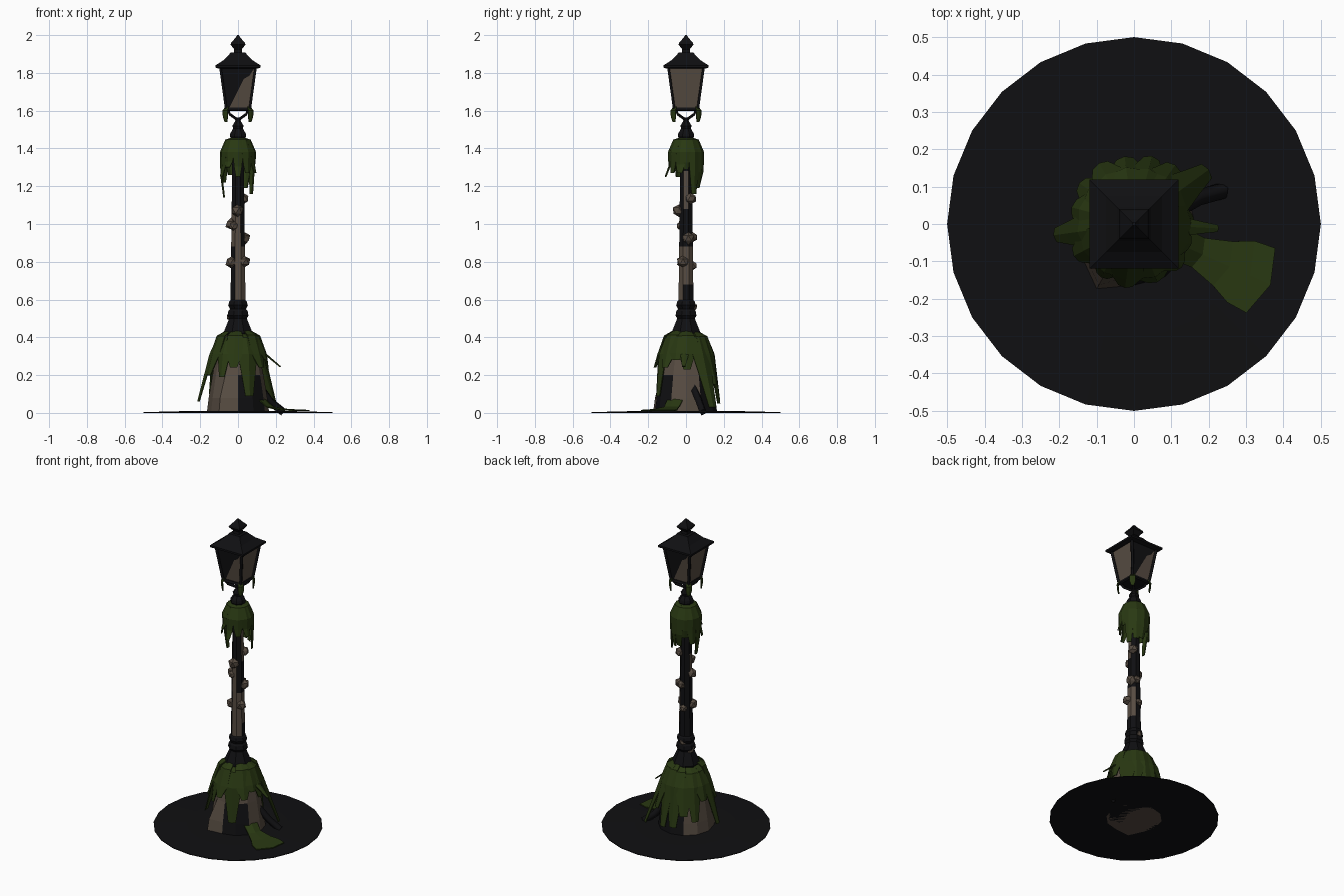
import bpy, bmesh, random
from math import sin, cos, pi, radians, degrees, atan2, sqrt
from mathutils import Vector

random.seed(4)
cube = bpy.data.objects.get("Cube")
if cube:
    bpy.data.objects.remove(cube)


def material(name, colour):
    m = bpy.data.materials.new(name)
    m.use_nodes = True
    m.diffuse_color = (*colour, 1)
    bsdf = m.node_tree.nodes["Principled BSDF"]
    bsdf.inputs["Base Color"].default_value = (*colour, 1)
    bsdf.inputs["Roughness"].default_value = 0.9
    return m


BLACK = material("black iron", (0.005, 0.005, 0.006))
GREEN = material("moss green", (0.022, 0.040, 0.006))
TAN = material("pale tan", (0.095, 0.072, 0.054))


def finish(name, bm, mats, recalc=True):
    if recalc:
        bmesh.ops.recalc_face_normals(bm, faces=bm.faces)
    me = bpy.data.meshes.new(name)
    bm.to_mesh(me)
    bm.free()
    for m in mats:
        me.materials.append(m)
    ob = bpy.data.objects.new(name, me)
    bpy.context.collection.objects.link(ob)
    return ob


def loft(name, profile, sides, mats, turn=0.0, rule=None, shape=None):
    """Closed stack of polygon rings; rule(angle, z) picks the material."""
    bm = bmesh.new()
    rings = []
    for r, z in profile:
        ring = []
        for i in range(sides):
            a = turn + 2 * pi * i / sides
            k = shape(degrees(a), z) if shape else 1
            ring.append(bm.verts.new((r * k * cos(a), r * k * sin(a), z)))
        rings.append(ring)
    for lo, hi in zip(rings, rings[1:]):
        for i in range(sides):
            j = (i + 1) % sides
            bm.faces.new((lo[i], lo[j], hi[j], hi[i]))
    bm.faces.new(rings[0][::-1])
    bm.faces.new(rings[-1])
    if rule:
        for f in bm.faces:
            c = f.calc_center_median()
            f.material_index = rule(degrees(atan2(c.y, c.x)), c.z)
    return finish(name, bm, mats)


def square(name, profile, mats):
    return loft(name, [(h * sqrt(2), z) for h, z in profile], 4, mats, pi / 4)


def beam(name, points, radius, mat):
    cu = bpy.data.curves.new(name, "CURVE")
    cu.dimensions = "3D"
    cu.bevel_depth = radius
    cu.bevel_resolution = 0
    cu.use_fill_caps = True
    sp = cu.splines.new("POLY")
    sp.points.add(len(points) - 1)
    for p, co in zip(sp.points, points):
        p.co = (*co, 1)
    cu.materials.append(mat)
    ob = bpy.data.objects.new(name, cu)
    bpy.context.collection.objects.link(ob)


def leaf(name, angle, rows):
    """Hanging leaf strip: rows of (radius, height, width), raised along the middle."""
    a = radians(angle)
    out, side = Vector((cos(a), sin(a), 0)), Vector((-sin(a), cos(a), 0))
    bm = bmesh.new()
    grid = []
    for r, z, w in rows:
        grid.append([bm.verts.new(out * (r - abs(s) * w * 0.15) + side * s * w / 2 + Vector((0, 0, z)))
                     for s in (-1, 0, 1)])
    for up, dn in zip(grid, grid[1:]):
        for i in (0, 1):
            bm.faces.new((up[i], dn[i], dn[i + 1], up[i + 1]))
    ob = finish(name, bm, [GREEN])
    mod = ob.modifiers.new("thickness", "SOLIDIFY")
    mod.thickness = 0.006
    mod.offset = 0


# Ground disc
loft("ground_disc", [(0.5, 0), (0.5, 0.004), (0.3, 0.009)], 24, [BLACK])


# Stump-like base with dark patches
def stump_rule(a, z):
    if -80 < a < -20 and z < 0.16 or 30 < a < 120 and z < 0.3:
        return 1
    return 0


loft("stump_base", [(0.165, 0), (0.155, 0.08), (0.135, 0.2), (0.11, 0.32), (0.07, 0.42)],
     12, [TAN, BLACK], 0, stump_rule,
     lambda a, z: 1.22 if 230 < a < 260 and z < 0.1 else 1)

# Spreading dark root beside the stump
beam("side_root", [(0.1, 0.03, 0.16), (0.17, 0.07, 0.06), (0.24, 0.09, 0.004)], 0.022, BLACK)

# Pole foot and collar
loft("pole_foot", [(0.06, 0.38), (0.085, 0.42), (0.07, 0.455), (0.05, 0.5), (0.06, 0.515),
                   (0.055, 0.54), (0.046, 0.55), (0.056, 0.57), (0.05, 0.59), (0.04, 0.6)], 8, [BLACK], pi / 8)

# Shaft with pale patches winding round it
patches = [(-68, 0.6, 0.87), (-112, 0.88, 1.1), (0, 1.1, 1.3), (22, 0.7, 0.88), (180, 1.0, 1.12)]


def shaft_rule(a, z):
    return int(any(abs((a - p + 180) % 360 - 180) < 24 and lo < z < hi for p, lo, hi in patches))


loft("pole_shaft", [(0.043 - 0.012 * i / 18, 0.58 + 0.05 * i) for i in range(19)],
     8, [BLACK, TAN], pi / 8, shaft_rule)

# Neck under the lantern
loft("pole_neck", [(0.03, 1.43), (0.047, 1.465), (0.044, 1.48), (0.028, 1.505), (0.032, 1.52),
                   (0.016, 1.545), (0.014, 1.565)], 8, [BLACK], pi / 8)

# Shelf fungus lumps: angle, height, size
for a, z, s in [(-95, 1.07, .036), (195, 1.0, .032), (20, .925, .034), (205, .8, .034),
                (-25, .8, .034), (40, 1.135, .032), (165, .51, .026), (95, .56, .024),
                (75, .93, .03), (-130, .99, .026), (100, .78, .026)]:
    bm = bmesh.new()
    bmesh.ops.create_icosphere(bm, subdivisions=1, radius=s)
    for v in bm.verts:
        v.co *= random.uniform(0.85, 1.1)
        v.co += Vector((0.037 * cos(radians(a)), 0.037 * sin(radians(a)), z))
    finish("fungus_lump", bm, [TAN])

# Lower foliage: angle, end radius, end height, width
for a, r, z, w in [(188, .215, .06, .08), (208, .18, .2, .09), (165, .17, .22, .1), (238, .165, .19, .07),
                   (262, .17, .24, .08), (292, .165, .09, .1), (318, .17, .24, .08), (357, .225, .245, .04),
                   (2, .16, .23, .08), (36, .245, .03, .1), (55, .19, .15, .1), (75, .185, .05, .09),
                   (98, .18, .06, .1), (120, .185, .14, .1), (143, .18, .1, .09), (340, .16, .28, .08)]:
    top = 0.42 + random.uniform(-0.015, 0.015)
    mid = max(z + 0.04, 0.31)
    leaf("base_leaf", a, [(.07, top, .05), (.115, top - .025, w), (.15, mid, w * 1.1),
                          ((.15 + r) / 2, (mid + z) / 2, w * 0.75), (r, z, w * 0.45)])

# Broad leaf lying on the ground
leaf("ground_leaf", -24, [(.14, .08, .09), (.2, .03, .085), (.28, .018, .13), (.34, .015, .18), (.4, .013, .19)])

# Upper foliage
for a, r, z, w in [(180, .075, 1.14, .05), (205, .1, 1.25, .06), (150, .09, 1.22, .07), (235, .1, 1.3, .06),
                   (270, .11, 1.25, .05), (305, .09, 1.27, .06), (340, .1, 1.27, .06), (0, .08, 1.29, .05),
                   (30, .085, 1.16, .06), (60, .075, 1.19, .07), (90, .07, 1.2, .07), (120, .08, 1.26, .07)]:
    leaf("upper_leaf", a, [(.03, 1.455, .03), (.065, 1.445, w), (.093, 1.38, w * 1.1),
                           (.09, (1.36 + z) / 2, w * 0.8), (r, z, w * 0.45)])

# Lantern: floor, glass, frame, brackets, roof, finial
square("lantern_floor", [(0.062, 1.598), (0.07, 1.604), (0.066, 1.618)], [BLACK])
square("lantern_glass", [(0.059, 1.61), (0.09, 1.83)], [TAN])
for sx in (-1, 1):
    for sy in (-1, 1):
        beam("lantern_post", [(sx * .062, sy * .062, 1.605), (sx * .094, sy * .094, 1.835)], 0.009, BLACK)
        beam("lantern_bracket", [(sx * .055, sy * .055, 1.606), (sx * .042, sy * .042, 1.58),
                                 (0, 0, 1.55)], 0.008, BLACK)
        angle = degrees(atan2(sy, sx))
        leaf("lantern_leaf", angle, [(.085, 1.62, .02), (.1, 1.6, .035), (.098, 1.57, .035), (.092, 1.54, .015)])

# Dark broken part of the front and back panes
for s in (-1, 1):
    bm = bmesh.new()
    outline = [(-.058, 1.612), (-.048, 1.612), (.03, 1.768), (.06, 1.785), (.088, 1.828), (-.088, 1.828)]
    bm.faces.new([bm.verts.new((-s * x, s * (.0605 + (z - 1.61) * .141), z)) for x, z in outline])
    finish("dark_pane", bm, [BLACK], False)

square("lantern_roof", [(0.1, 1.822), (0.119, 1.828), (0.119, 1.84), (0.075, 1.868),
                        (0.045, 1.9), (0.04, 1.908)], [BLACK])
square("roof_finial", [(0.022, 1.9), (0.02, 1.925), (0.04, 1.95), (0.036, 1.96),
                       (0.014, 1.985), (0.004, 2.0)], [BLACK])
